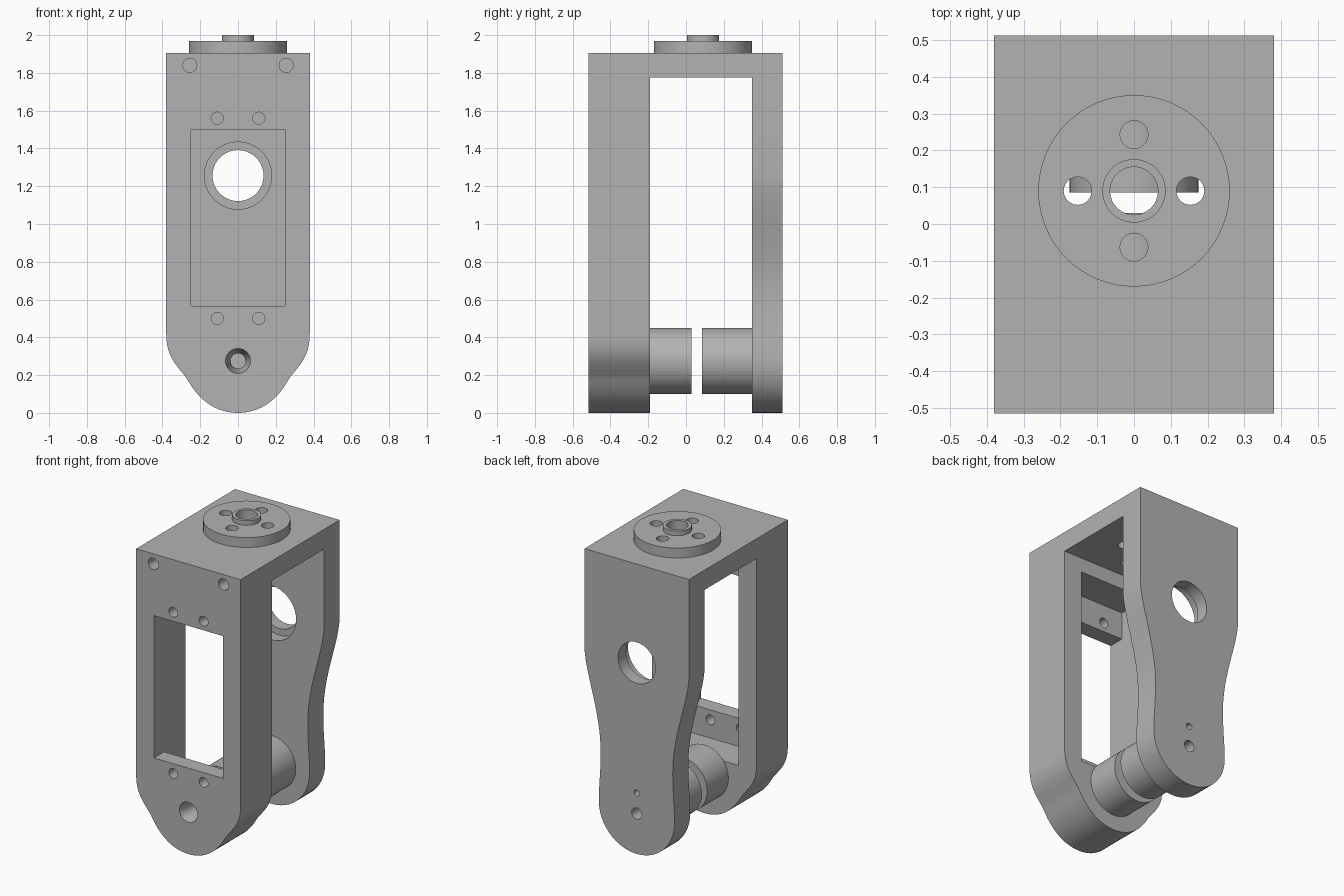
import bpy, bmesh, math
from mathutils import Vector, Matrix
from mathutils.geometry import interpolate_bezier

old = bpy.data.objects.get("Cube")
if old:
    bpy.data.objects.remove(old, do_unlink=True)

# Single grey plastic
grey = bpy.data.materials.new("plain grey")
grey.use_nodes = True
COLOUR = (0.45, 0.45, 0.45, 1)
grey.diffuse_color = COLOUR
grey.node_tree.nodes["Principled BSDF"].inputs["Base Color"].default_value = COLOUR


def add_object(name, bm):
    bmesh.ops.recalc_face_normals(bm, faces=bm.faces)
    mesh = bpy.data.meshes.new(name)
    bm.to_mesh(mesh)
    bm.free()
    mesh.materials.append(grey)
    obj = bpy.data.objects.new(name, mesh)
    bpy.context.scene.collection.objects.link(obj)
    return obj


def box(name, low, high):
    bm = bmesh.new()
    bmesh.ops.create_cube(bm, size=1)
    low, high = Vector(low), Vector(high)
    bmesh.ops.scale(bm, vec=high - low, verts=bm.verts)
    bmesh.ops.translate(bm, vec=(low + high) / 2, verts=bm.verts)
    return add_object(name, bm)


def cylinder(name, start, end, r1, r2=None, sides=48):
    start, end = Vector(start), Vector(end)
    axis = end - start
    turn = axis.to_track_quat('Z', 'Y').to_matrix().to_4x4()
    bm = bmesh.new()
    bmesh.ops.create_cone(bm, cap_ends=True, segments=sides, radius1=r1,
                          radius2=r1 if r2 is None else r2, depth=axis.length,
                          matrix=Matrix.Translation((start + end) / 2) @ turn)
    return add_object(name, bm)


def plate(name, y0, y1, curves):
    """Extrude a mirrored outline, given by bezier segments down its +x side."""
    half = [Vector((0.38, TOP))]
    for a, b, c, d in curves:
        pts = interpolate_bezier(*[Vector((p[0], p[1], 0)) for p in (a, b, c, d)], 14)
        half += [p.to_2d() for p in pts if (p.to_2d() - half[-1]).length > 1e-5]
    outline = half + [Vector((-p.x, p.y)) for p in reversed(half[:-1])]
    bm = bmesh.new()
    face = bm.faces.new([bm.verts.new((p.x, y0, p.y)) for p in outline])
    new = bmesh.ops.extrude_face_region(bm, geom=[face])["geom"]
    bmesh.ops.translate(bm, vec=(0, y1 - y0, 0),
                        verts=[v for v in new if isinstance(v, bmesh.types.BMVert)])
    return add_object(name, bm)


def combine(target, tools, operation, keep=False):
    for tool in tools:
        mod = target.modifiers.new("combine", 'BOOLEAN')
        mod.operation, mod.solver, mod.object = operation, 'EXACT', tool
    graph = bpy.context.evaluated_depsgraph_get()
    mesh = bpy.data.meshes.new_from_object(target.evaluated_get(graph))
    target.modifiers.clear()
    target.data = mesh
    if not keep:
        for tool in tools:
            bpy.data.objects.remove(tool, do_unlink=True)


FRONT, FRONT_IN, BACK_IN, BACK = -0.515, -0.19, 0.35, 0.512
TOP, CEILING = 1.905, 1.775
PIVOT_Z, LEDGE_Y, HUB_Y = 0.275, -0.41, 0.09

# U-shaped frame: thick front plate, waisted back plate, bridge on top
frame = plate("frame", FRONT, FRONT_IN, [
    ((0.38, 0.42), (0.38, 0.29), (0.32, 0.25), (0.27, 0.18)),
    ((0.27, 0.18), (0.21, 0.07), (0.12, 0), (0, 0))])
back = plate("back_plate", BACK_IN, BACK, [
    ((0.38, 1.27), (0.38, 1.1), (0.262, 0.87), (0.262, 0.6)),
    ((0.262, 0.6), (0.262, 0.45), (0.275, 0.4), (0.275, PIVOT_Z)),
    ((0.275, PIVOT_Z), (0.275, 0.12), (0.15, 0), (0, 0))])
bridge = box("bridge", (-0.38, FRONT_IN - 0.05, CEILING), (0.38, BACK_IN + 0.05, TOP))
combine(frame, [back, bridge], 'UNION')

# Motor window, with a deeper pocket behind it leaving two screw ledges
cuts = [box("window", (-0.25, -0.7, 0.565), (0.25, -0.3, 1.5)),
        box("pocket", (-0.25, LEDGE_Y, 0.38), (0.25, FRONT_IN + 0.02, 1.68))]
for x in (-0.11, 0.11):
    for z in (0.5, 1.56):
        cuts.append(cylinder("ledge_hole", (x, -0.6, z), (x, -0.35, z), 0.032, sides=24))
for x in (-0.255, 0.255):
    cuts.append(cylinder("corner_hole", (x, -0.6, 1.84), (x, -0.4, 1.84), 0.037, sides=24))

# Countersunk pivot screw hole in the front plate
cuts.append(cylinder("pivot_sink", (0, FRONT - 0.001, PIVOT_Z), (0, -0.4, PIVOT_Z), 0.066, 0.04))
cuts.append(cylinder("pivot_bore", (0, -0.45, PIVOT_Z), (0, -0.25, PIVOT_Z), 0.04))

# Stepped cable hole and pivot holes in the back plate
cuts.append(cylinder("cable_hole", (0, 0.3, 1.256), (0, 0.6, 1.256), 0.135))
cuts.append(cylinder("cable_step", (0, 0.3, 1.256), (0, 0.43, 1.256), 0.178))
cuts.append(cylinder("back_pivot_hole", (0, 0.4, 0.265), (0, 0.6, 0.265), 0.037, sides=24))
cuts.append(cylinder("back_pin_hole", (0, 0.4, 0.4), (0, 0.6, 0.4), 0.02, sides=24))
combine(frame, cuts, 'DIFFERENCE')

# Round hub on top with a raised collar
hub = cylinder("hub", (0, HUB_Y, TOP), (0, HUB_Y, 1.97), 0.26, sides=64)
collar = cylinder("hub_collar", (0, HUB_Y, 1.95), (0, HUB_Y, 2.0), 0.086)
combine(hub, [collar], 'UNION')

# Centre bore and four screw holes through hub and bridge
bores = [cylinder("bore", (0, HUB_Y, 1.7), (0, HUB_Y, 2.1), 0.065)]
for i in range(4):
    a = i * math.pi / 2
    x, y = 0.153 * math.cos(a), HUB_Y + 0.153 * math.sin(a)
    bores.append(cylinder("screw_hole", (x, y, 1.7), (x, y, 2.1), 0.038, sides=24))
combine(frame, bores, 'DIFFERENCE', keep=True)
combine(hub, bores, 'DIFFERENCE')

# Two pivot drums facing each other across a narrow gap
parts = [frame, hub]
for name, y0, y1 in (("front_drum", FRONT_IN, 0.03), ("back_drum", 0.085, BACK_IN)):
    parts.append(cylinder(name, (0, y0, PIVOT_Z), (0, y1, PIVOT_Z), 0.175, sides=64))

# Smooth curved walls, crisp edges
bpy.ops.object.select_all(action='DESELECT')
for obj in parts:
    obj.select_set(True)
bpy.context.view_layer.objects.active = frame
bpy.ops.object.shade_smooth_by_angle(angle=math.radians(30))
